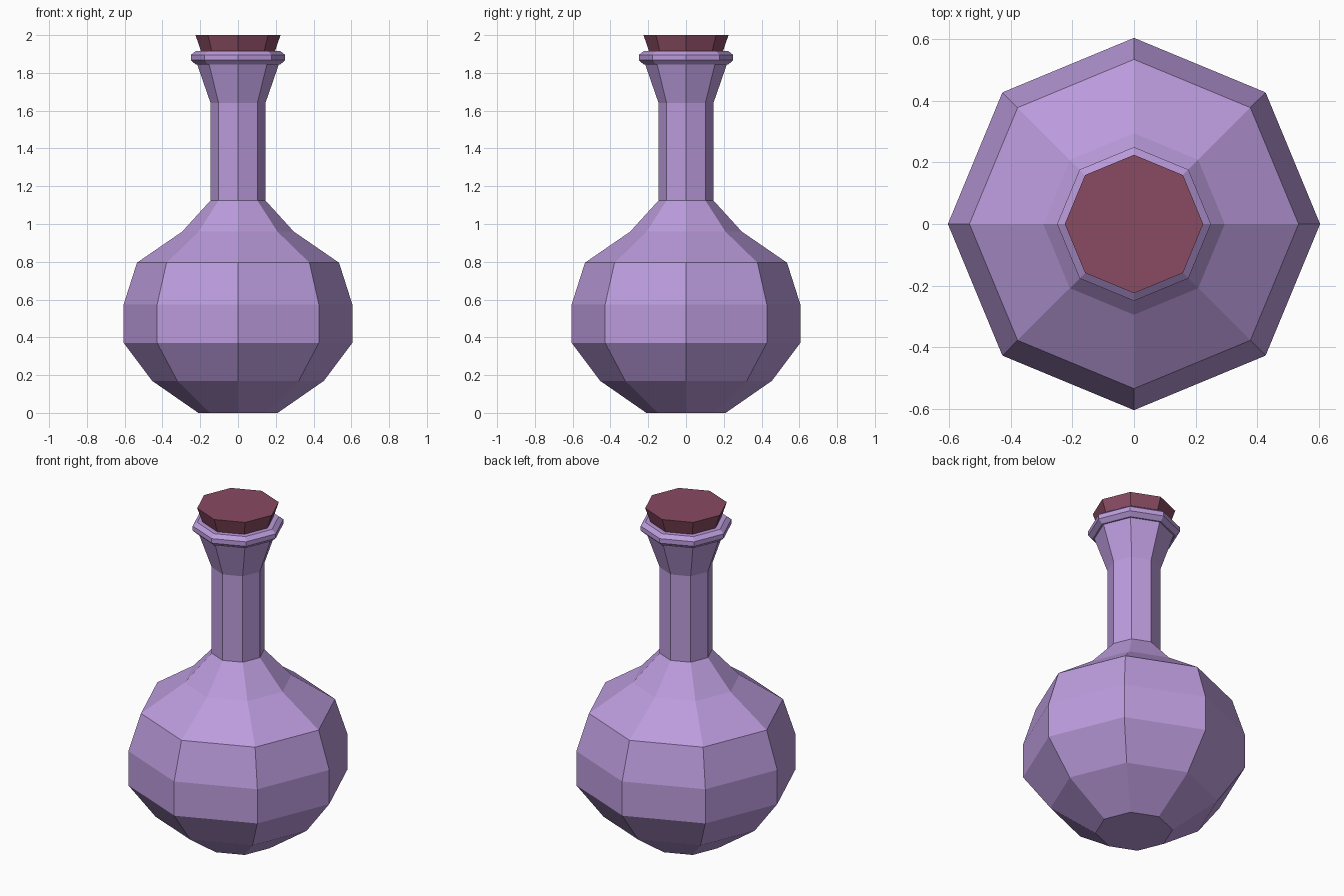
import bpy, bmesh
from math import cos, sin, pi

if "Cube" in bpy.data.objects:
    bpy.data.objects.remove(bpy.data.objects["Cube"])

SIDES = 8


def lathe(name, profile, color):
    """Spin an (r, z) profile into a closed eight-sided flat-shaded solid."""
    bm = bmesh.new()
    rings = [[bm.verts.new((r * cos(2 * pi * i / SIDES), r * sin(2 * pi * i / SIDES), z))
              for i in range(SIDES)] for r, z in profile]
    for a, b in zip(rings, rings[1:]):
        for i in range(SIDES):
            j = (i + 1) % SIDES
            bm.faces.new((a[i], a[j], b[j], b[i]))
    bm.faces.new(rings[0][::-1])
    bm.faces.new(rings[-1])
    bmesh.ops.recalc_face_normals(bm, faces=bm.faces[:])
    mesh = bpy.data.meshes.new(name)
    bm.to_mesh(mesh)
    bm.free()
    mat = bpy.data.materials.new(name + "_color")
    mat.diffuse_color = (*color, 1)
    mat.use_nodes = True
    mat.node_tree.nodes["Principled BSDF"].inputs["Base Color"].default_value = mat.diffuse_color
    mesh.materials.append(mat)
    obj = bpy.data.objects.new(name, mesh)
    bpy.context.collection.objects.link(obj)
    return obj


purple = (0.50, 0.33, 0.72)

# Round body, straight neck and flared mouth
lathe("bottle", [(0.21, 0), (0.455, 0.17), (0.605, 0.37), (0.605, 0.575),
                 (0.535, 0.795), (0.295, 0.96), (0.145, 1.125), (0.145, 1.64),
                 (0.218, 1.85)], purple)

# Bevelled collar around the mouth
lathe("lip", [(0.225, 1.845), (0.25, 1.868), (0.25, 1.895), (0.225, 1.915)], purple)

# Tapered stopper seated in the neck
lathe("stopper", [(0.16, 1.81), (0.225, 2.0)], (0.25, 0.07, 0.12))
